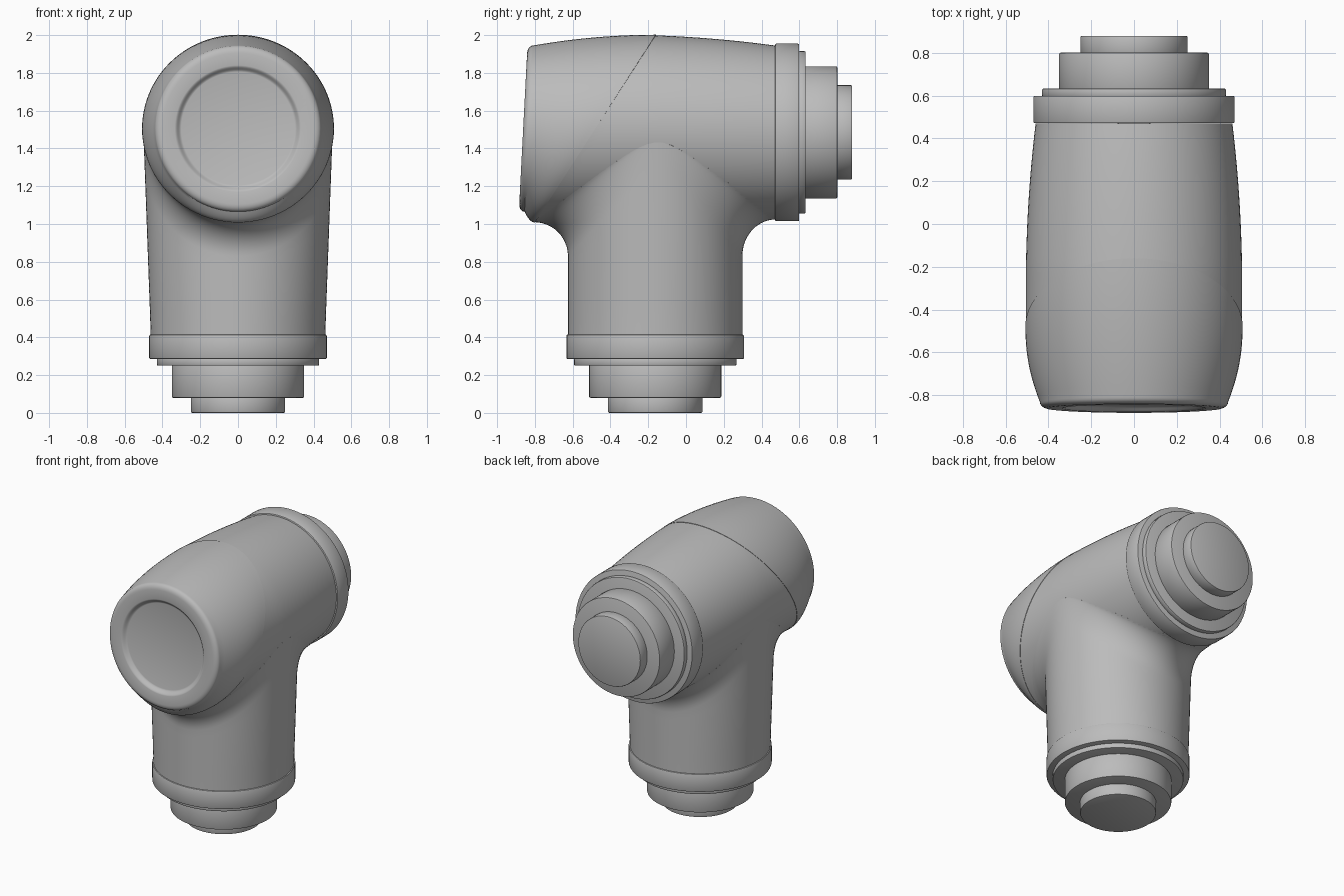
import bpy, math
from math import sin, cos, pi, sqrt

if "Cube" in bpy.data.objects:
    bpy.data.objects.remove(bpy.data.objects["Cube"], do_unlink=True)

GREY = (0.5, 0.5, 0.5, 1)
mat = bpy.data.materials.new("plain grey")
mat.use_nodes = True
mat.diffuse_color = GREY
mat.node_tree.nodes["Principled BSDF"].inputs["Base Color"].default_value = GREY

SEG = 96
ANGLES = [2 * pi * i / SEG for i in range(SEG)]
STEM_Y = -0.163


def loft(name, rings, start=True, end=True, sharp=35):
    """Skin a list of equal-length rings, optionally closing the ends."""
    n = len(rings[0])
    verts = [p for ring in rings for p in ring]
    faces = []
    for k in range(len(rings) - 1):
        for i in range(n):
            j = (i + 1) % n
            faces.append((k * n + i, k * n + j, (k + 1) * n + j, (k + 1) * n + i))
    if start:
        faces.append(tuple(reversed(range(n))))
    if end:
        faces.append(tuple(range(len(verts) - n, len(verts))))
    mesh = bpy.data.meshes.new(name)
    mesh.from_pydata(verts, [], faces)
    mesh.materials.append(mat)
    obj = bpy.data.objects.new(name, mesh)
    bpy.context.collection.objects.link(obj)
    bpy.ops.object.select_all(action='DESELECT')
    obj.select_set(True)
    bpy.context.view_layer.objects.active = obj
    bpy.ops.object.mode_set(mode='EDIT')
    bpy.ops.mesh.select_all(action='SELECT')
    bpy.ops.mesh.normals_make_consistent(inside=False)
    bpy.ops.object.mode_set(mode='OBJECT')
    bpy.ops.object.shade_smooth_by_angle(angle=math.radians(sharp))
    return obj


# Barrel surface: radius and axis height vary gently along y
def barrel_size(y):
    t = min(1, max(0, (0.47 - y) / 0.67))
    rz = 0.46 + 0.035 * (1 - (1 - t) ** 2)
    return rz + 0.01 * t, rz, 1.485 + 0.02 * t


def barrel_point(a, y):
    rx, rz, c = barrel_size(y)
    return (rx * sin(a), y, c + rz * cos(a))


def seam_y(a):
    return -0.16 - 0.64 * (1 - cos(a)) / 2


# Barrel, cut off obliquely at the cap seam
rings = []
for k in range(21):
    t = k / 20
    rings.append([barrel_point(a, 0.47 + (seam_y(a) - 0.47) * t) for a in ANGLES])
loft("barrel", rings)


# Front cap: oblique seam tapering to a slightly tilted dished face
def cap_ring(radius, depth):
    ring = []
    for a in ANGLES:
        z = 1.505 + radius * cos(a)
        ring.append((radius * sin(a), -0.862 + 0.052 * (z - 1.505) + depth, z))
    return ring


outer = cap_ring(0.44, 0.03)
rings = [[(0.47 * sin(a), seam_y(a), 1.505 + 0.46 * cos(a)) for a in ANGLES]]
for k in range(13):
    t = k / 12
    ring = []
    for a, (ex, ey, ez) in zip(ANGLES, outer):
        y0 = seam_y(a)
        rx = 0.508 + (0.44 - 0.508) * t * t
        rz = 0.497 + (0.44 - 0.497) * t * t
        ring.append((rx * sin(a), y0 + (ey - y0) * t, 1.505 + rz * cos(a)))
    rings.append(ring)
for k in range(1, 7):                       # rounded rim
    q = k / 6 * pi / 2
    rings.append(cap_ring(0.40 + 0.04 * cos(q), 0.03 - 0.03 * sin(q)))
for k in range(7):                          # soft lip into the recess
    q = k / 6
    rings.append(cap_ring(0.335 - 0.035 * q, 0.025 * (1 - cos(pi * q)) / 2))
loft("front_cap", rings)


# Stem, blending into the barrel with a fillet
def stem_path(a):
    fillet = 0.18
    x0, x1 = 0.462 * sin(a), 0.499 * sin(a)
    y0 = STEM_Y + 0.462 * cos(a)
    y1 = y0 + fillet * cos(a)

    def underside(y):
        rx, rz, c = barrel_size(y)
        return c - rz * sqrt(max(0, 1 - (x1 / rx) ** 2))

    zc, ze = underside(y0), underside(y1)
    zb = zc - fillet

    def x_at(z):
        return x0 + (x1 - x0) * min(1, max(0, (z - 0.42) / (zc - 0.42)))

    path = []
    for k in range(9):
        z = 0.40 + (zb - 0.40) * k / 8
        path.append((x_at(z), y0, z))
    for k in range(1, 13):
        q = k / 12 * pi / 2
        z = zb + (ze - zb) * sin(q)
        path.append((x_at(z), y0 + (y1 - y0) * (1 - cos(q)), z))
    path.append((x1 * 0.93, y1, ze + 0.03))
    return path


paths = [stem_path(a) for a in ANGLES]
loft("stem", [list(r) for r in zip(*paths)], end=False, sharp=50)


# Stepped connectors: (radius, near, far) measured inward from the tip
STEPS = [("plug", 0.25, 0, 0.09), ("sleeve", 0.35, 0.08, 0.26),
         ("seal", 0.43, 0.25, 0.29), ("collar", 0.47, 0.285, 0.415)]


def connector(prefix, place, scale):
    for part, r, near, far in STEPS:
        b = 0.007
        profile = [(r - b, near), (r - b * 0.3, near + b * 0.3), (r, near + b),
                   (r, far - b), (r - b * 0.3, far - b * 0.3), (r - b, far)]
        rings = [[place(p * sin(a), p * cos(a), d * scale) for a in ANGLES]
                 for p, d in profile]
        loft(f"{prefix}_{part}", rings)


connector("bottom", lambda u, v, d: (u, STEM_Y + v, d), 1.0)
connector("back", lambda u, v, d: (u, 0.88 - d, 1.485 + v), 0.985)
